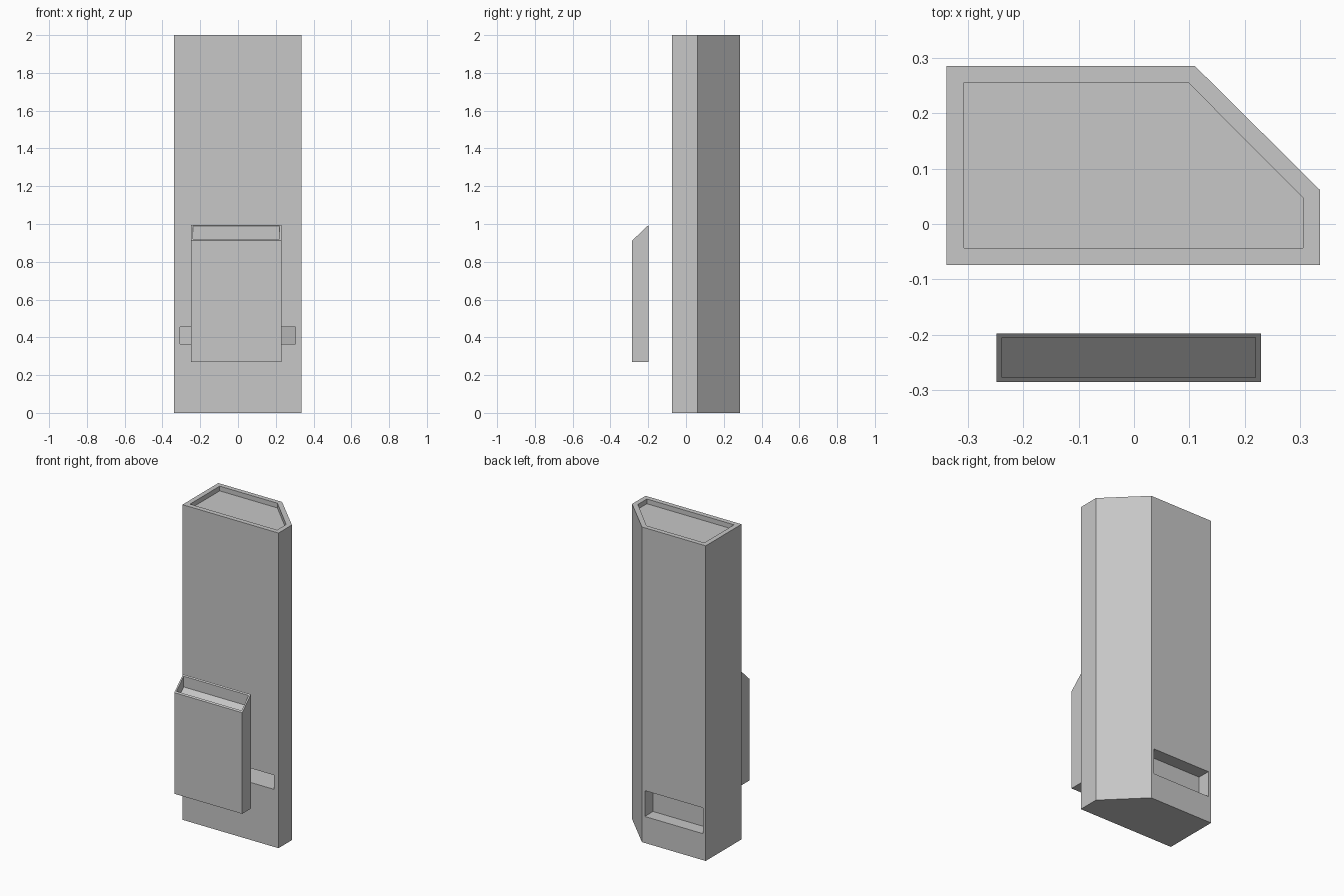
import bpy
import bmesh
from mathutils import Vector

if "Cube" in bpy.data.objects:
    bpy.data.objects.remove(bpy.data.objects["Cube"], do_unlink=True)

grey = bpy.data.materials.new("plain_grey")
grey.use_nodes = True
colour = (0.57, 0.57, 0.57, 1)
grey.diffuse_color = colour
grey.node_tree.nodes["Principled BSDF"].inputs["Base Color"].default_value = colour


def prism(name, outline, sweep):
    """Solid made by sweeping a flat outline along a vector."""
    bm = bmesh.new()
    base = bm.faces.new([bm.verts.new(p) for p in outline])
    swept = bmesh.ops.extrude_face_region(bm, geom=[base], use_keep_orig=True)
    moved = [g for g in swept["geom"] if isinstance(g, bmesh.types.BMVert)]
    bmesh.ops.translate(bm, verts=moved, vec=Vector(sweep))
    bmesh.ops.recalc_face_normals(bm, faces=bm.faces)
    mesh = bpy.data.meshes.new(name)
    bm.to_mesh(mesh)
    bm.free()
    mesh.materials.append(grey)
    obj = bpy.data.objects.new(name, mesh)
    bpy.context.collection.objects.link(obj)
    return obj


def upright(name, plan, bottom, top):
    return prism(name, [(x, y, bottom) for x, y in plan], (0, 0, top - bottom))


def sideways(name, side, left, right):
    return prism(name, [(left, y, z) for y, z in side], (right - left, 0, 0))


def rectangle(x0, x1, y0, y1):
    return [(x0, y0), (x1, y0), (x1, y1), (x0, y1)]


def cut(target, cutter):
    cutter.hide_render = True
    mod = target.modifiers.new("cut", "BOOLEAN")
    mod.operation = "DIFFERENCE"
    mod.solver = "EXACT"
    mod.object = cutter
    bpy.context.view_layer.objects.active = target
    bpy.ops.object.modifier_apply(modifier=mod.name)
    bpy.data.objects.remove(cutter, do_unlink=True)


# Tall column with one chamfered rear corner
outer = [(-0.338, -0.074), (0.336, -0.074), (0.336, 0.061), (0.11, 0.285), (-0.338, 0.285)]
inner = [(-0.307, -0.043), (0.305, -0.043), (0.305, 0.047), (0.098, 0.255), (-0.307, 0.255)]
column = upright("column", outer, 0, 2)

# Shallow tray in the top
cut(column, upright("tray_cutter", inner, 1.97, 2.1))

# Deep front slot that follows the inside of the walls
slot = [(x, -0.2 if y < 0 else y) for x, y in inner]
cut(column, upright("front_slot_cutter", slot, 0.365, 0.455))

# Rear recess
cut(column, upright("rear_recess_cutter", rectangle(-0.318, 0.09, 0.202, 0.4), 0.168, 0.332))

# Detached front box with a slanted, open top
box = sideways("front_box", [(-0.285, 0.27), (-0.198, 0.27), (-0.198, 0.995), (-0.285, 0.912)], -0.248, 0.229)
pocket = [(-0.277, 0.85), (-0.205, 0.92), (-0.205, 1.1), (-0.277, 1.1)]
cut(box, sideways("pocket_cutter", pocket, -0.238, 0.219))
